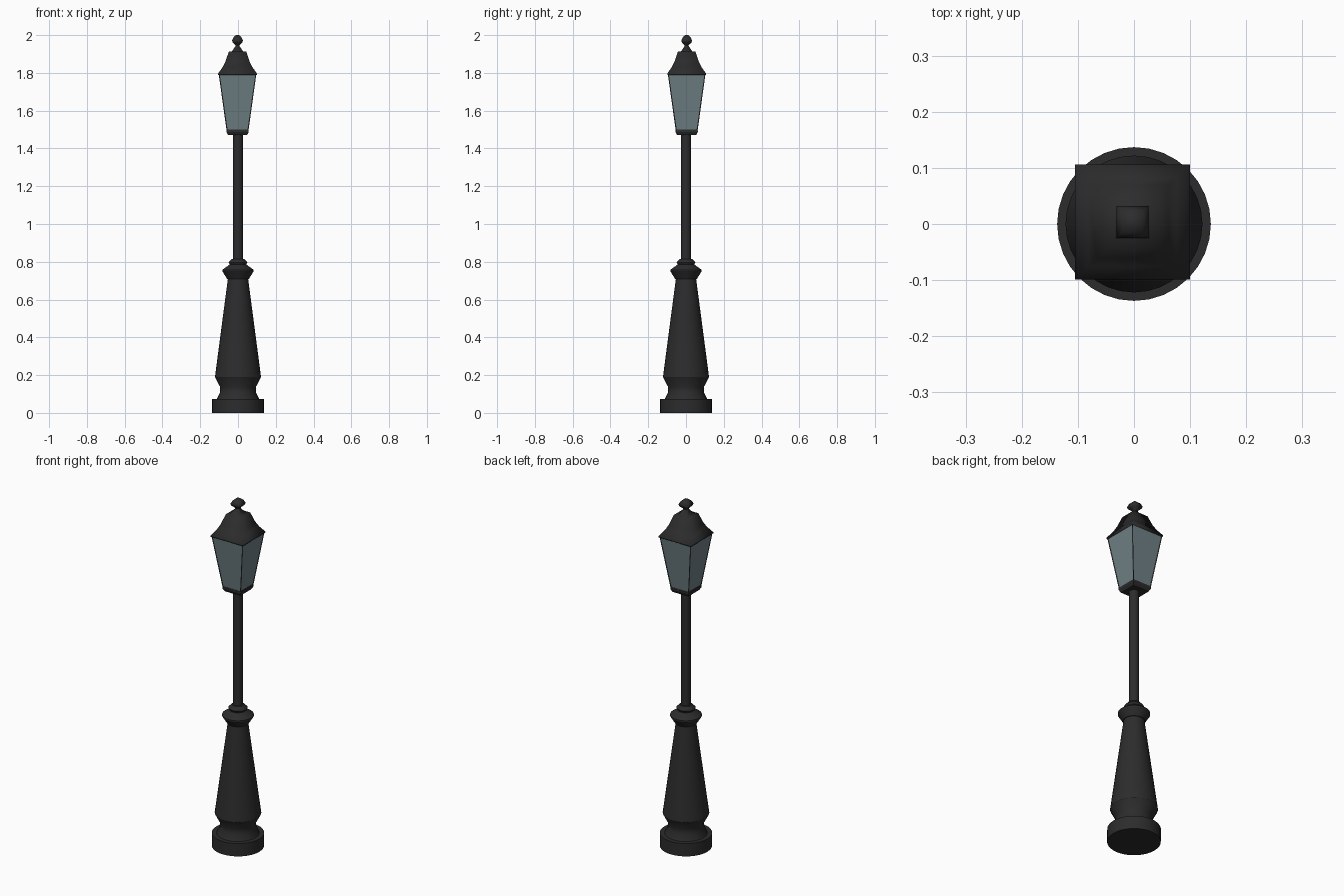
import bpy, bmesh
from math import pi, cos, sin, sqrt, radians

cube = bpy.data.objects.get("Cube")
if cube:
    bpy.data.objects.remove(cube)


def material(name, rgb):
    m = bpy.data.materials.new(name)
    m.use_nodes = True
    m.diffuse_color = (*rgb, 1)
    b = m.node_tree.nodes["Principled BSDF"]
    b.inputs["Base Color"].default_value = (*rgb, 1)
    b.inputs["Roughness"].default_value = 0.7
    return m


iron = material("dark_iron", (0.025, 0.025, 0.025))
glass = material("pale_glass", (0.16, 0.22, 0.24))


def turned(name, profile, sides=32, centre=(0, 0), angle=30, edit=None):
    """Stack rings of (half width, z); four sides gives a square section."""
    bm = bmesh.new()
    square = sides == 4
    rings = []
    for r, z in profile:
        r *= sqrt(2) if square else 1
        turn = pi / 4 if square else 0
        ring = []
        for i in range(sides):
            a = 2 * pi * i / sides + turn
            ring.append(bm.verts.new((centre[0] + r * cos(a), centre[1] + r * sin(a), z)))
        rings.append(ring)
    walls = []
    for low, high in zip(rings, rings[1:]):
        for i in range(sides):
            j = (i + 1) % sides
            walls.append(bm.faces.new((low[i], low[j], high[j], high[i])))
    bm.faces.new(rings[0][::-1])
    bm.faces.new(rings[-1])
    bm.normal_update()
    if edit:
        edit(bm, walls)
    mesh = bpy.data.meshes.new(name)
    bm.to_mesh(mesh)
    bm.free()
    mesh.materials.append(iron)
    mesh.materials.append(glass)
    obj = bpy.data.objects.new(name, mesh)
    bpy.context.collection.objects.link(obj)
    if angle:
        bpy.ops.object.select_all(action="DESELECT")
        obj.select_set(True)
        bpy.context.view_layer.objects.active = obj
        bpy.ops.object.shade_smooth_by_angle(angle=radians(angle))
    return obj


def glaze(bm, walls):
    # Inset a recessed pane in every side, leaving thin corner bars
    bmesh.ops.inset_individual(bm, faces=walls, thickness=0.008, depth=-0.003)
    for f in walls:
        f.material_index = 1


# Round foot, waist and tapering pedestal
turned("foot", [(0.137, 0), (0.137, 0.074)])
turned("pedestal", [(0.112, 0.074), (0.095, 0.11), (0.095, 0.138), (0.122, 0.19), (0.053, 0.715)])

# Collar and slim pole
turned("collar", [(0.058, 0.71), (0.083, 0.75), (0.083, 0.757), (0.045, 0.785)])
turned("upper_ring", [(0.04, 0.78), (0.05, 0.797), (0.032, 0.815)])
turned("pole", [(0.026, 0.8), (0.026, 1.48)], sides=16, angle=40)

# Square lantern, set slightly off the pole's axis
axis = (-0.0025, 0.0035)
turned("lantern_tray", [(0.05, 1.47), (0.059, 1.487), (0.059, 1.496)], 4, axis, 0)
turned("lantern_panes", [(0.058, 1.495), (0.1, 1.797)], 4, axis, 0, glaze)
turned("lantern_roof", [(0.1025, 1.79), (0.1025, 1.797), (0.079, 1.83), (0.064, 1.86),
                        (0.046, 1.913)], 4, axis, 91)
turned("finial", [(0.031, 1.912), (0.011, 1.942), (0.011, 1.947), (0.025, 1.96), (0.0285, 1.972),
                  (0.02, 1.99), (0.008, 2.0)], 4, axis, 91)
